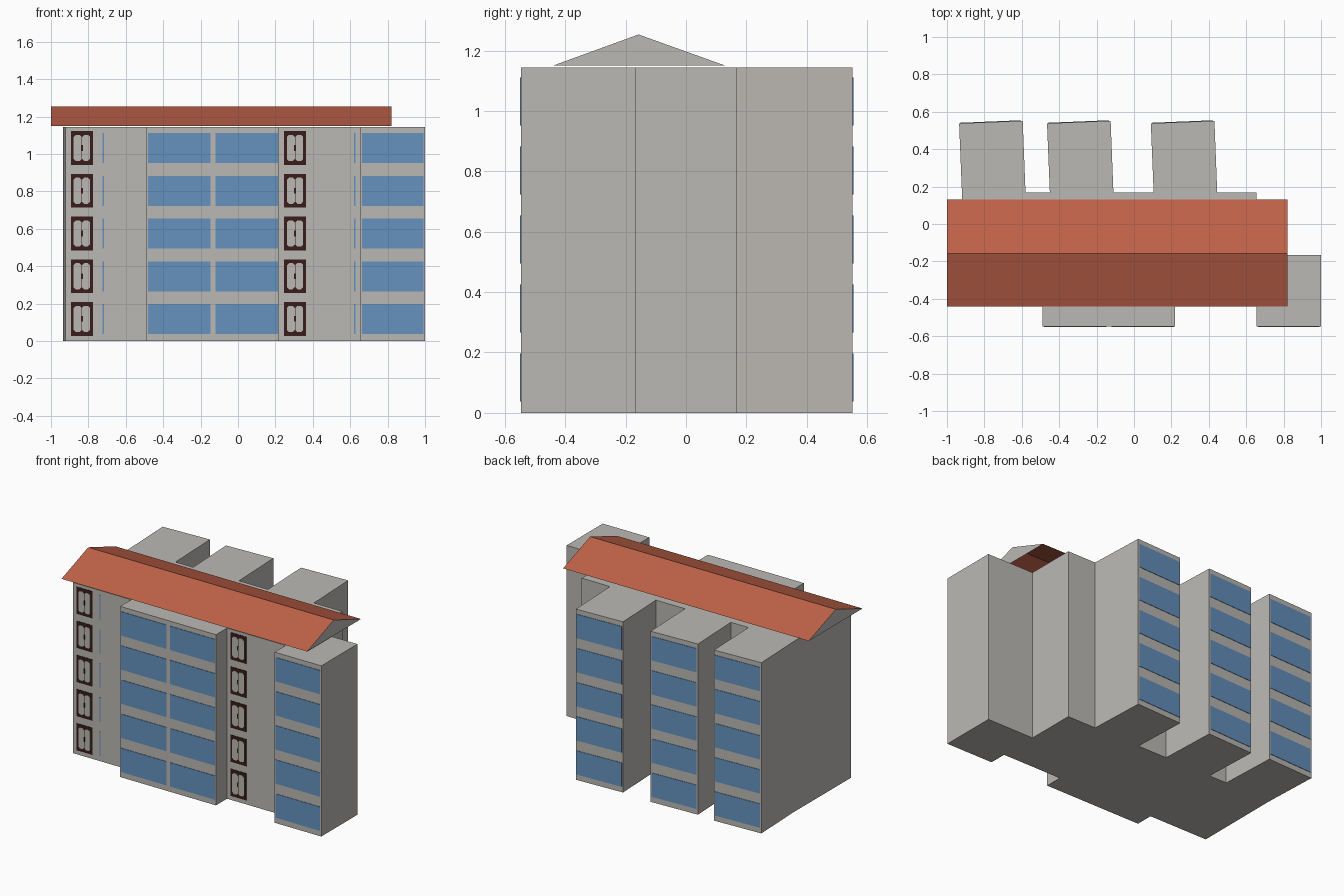
import bpy
import bmesh
from mathutils import Vector

if "Cube" in bpy.data.objects:
    bpy.data.objects.remove(bpy.data.objects["Cube"])


def material(name, rgb):
    m = bpy.data.materials.new(name)
    m.diffuse_color = (*rgb, 1.0)
    m.use_nodes = True
    m.node_tree.nodes["Principled BSDF"].inputs["Base Color"].default_value = m.diffuse_color
    return m


WALL = material("wall grey", (0.50, 0.485, 0.455))
ROOF = material("roof red", (0.52, 0.12, 0.065))
GLASS = material("window blue", (0.13, 0.29, 0.52))
FRAME = material("frame dark brown", (0.040, 0.012, 0.011))

TOP = 1.143          # flat wall top
PITCH = 0.2285       # storey height
FLOORS = 5


def finish(bm, name, *mats):
    mesh = bpy.data.meshes.new(name)
    bm.to_mesh(mesh)
    bm.free()
    for m in mats:
        mesh.materials.append(m)
    obj = bpy.data.objects.new(name, mesh)
    bpy.context.collection.objects.link(obj)
    return obj


def prism(bm, points, direction):
    """Extrude a planar outline along a vector into a closed solid."""
    face = bm.faces.new([bm.verts.new(p) for p in points])
    ext = bmesh.ops.extrude_face_region(bm, geom=[face], use_keep_orig=True)
    moved = [v for v in ext["geom"] if isinstance(v, bmesh.types.BMVert)]
    bmesh.ops.translate(bm, verts=moved, vec=direction)
    bmesh.ops.recalc_face_normals(bm, faces=bm.faces)


def plate(bm, a, b, z0, z1, depth, cut=0.0):
    """Thin upright plate from plan point a to b, proud of the wall by depth.
    Outward is to the right of a->b; cut chamfers the corners."""
    a, b = Vector((*a, 0)), Vector((*b, 0))
    length = (b - a).length
    u = (b - a).normalized()
    out = Vector((u.y, -u.x, 0))
    if cut:
        h = z1 - z0
        c = cut
        outline = [(c, 0), (length - c, 0), (length, c), (length, h - c),
                   (length - c, h), (c, h), (0, h - c), (0, c)]
    else:
        h = z1 - z0
        outline = [(0, 0), (length, 0), (length, h), (0, h)]
    pts = [a + u * s + Vector((0, 0, z0 + t)) - out * 0.001 for s, t in outline]
    prism(bm, pts, out * (depth + 0.001))


# Building body: one outline with front bays and three slightly skewed rear wings
footprint = [(-0.922, -0.43), (-0.49, -0.43), (-0.49, -0.547), (0.22, -0.547),
             (0.22, -0.43), (0.655, -0.43), (0.655, -0.547), (1.0, -0.547),
             (1.0, -0.165), (0.655, -0.165), (0.655, 0.168)]
wings = []
for x in (0.09, -0.465, -0.935):
    back_left, back_right = (x, 0.538), (x + 0.34, 0.552)
    wings.append((back_right, back_left))
    footprint += [(x + 0.355, 0.168), back_right, back_left, (x + 0.015, 0.168)]
bm = bmesh.new()
prism(bm, [(x, y, 0) for x, y in footprint], Vector((0, 0, TOP)))
finish(bm, "building_body", WALL)

# Large windows on the front bays and rear wings
bm = bmesh.new()
spans = [((-0.48, -0.547), (-0.146, -0.547)),
         ((-0.12, -0.547), (0.214, -0.547)),
         ((0.664, -0.547), (0.992, -0.547))]
for p, q in wings:
    p, q = Vector(p), Vector(q)
    spans.append((p.lerp(q, 0.025), p.lerp(q, 0.975)))
for i in range(FLOORS):
    z = 0.037 + i * PITCH
    for a, b in spans:
        plate(bm, a, b, z, z + 0.16, 0.003)
finish(bm, "large_windows", GLASS)

# Slim glass slits on the recessed front walls
bm = bmesh.new()
for i in range(FLOORS):
    z = 0.037 + i * PITCH
    for x in (-0.724, 0.620):
        plate(bm, (x, -0.43), (x + 0.007, -0.43), z, z + 0.16, 0.003)
finish(bm, "glass_slits", GLASS)

# Small framed windows: brown frame, two rounded panes, brown latch
frames, panes = bmesh.new(), bmesh.new()
for i in range(FLOORS):
    z = 0.028 + i * PITCH
    for x in (-0.835, 0.305):
        plate(frames, (x - 0.059, -0.43), (x + 0.059, -0.43), z, z + 0.18, 0.003)
        plate(frames, (x - 0.005, -0.43), (x + 0.005, -0.43),
              z + 0.075, z + 0.105, 0.007)
        for s in (-1, 1):
            cx = x + s * 0.0225
            plate(panes, (cx - 0.021, -0.43), (cx + 0.021, -0.43),
                  z + 0.02, z + 0.16, 0.005, cut=0.011)
finish(frames, "small_window_frames", FRAME)
finish(panes, "small_window_panes", WALL)

# Gabled roof, open underneath: red slopes and grey gable ends
bm = bmesh.new()
profile = [(-0.44, 1.15), (-0.157, 1.253), (0.13, 1.15)]
left = [bm.verts.new((-1.0, y, z)) for y, z in profile]
right = [bm.verts.new((0.82, y, z)) for y, z in profile]
for k in range(2):
    bm.faces.new((left[k], right[k], right[k + 1], left[k + 1]))
bm.faces.new(left[::-1])
bm.faces.new(right)
for f in bm.faces:
    f.normal_update()
    f.material_index = 1 if abs(f.normal.x) > 0.9 else 0
finish(bm, "gabled_roof", ROOF, WALL)
